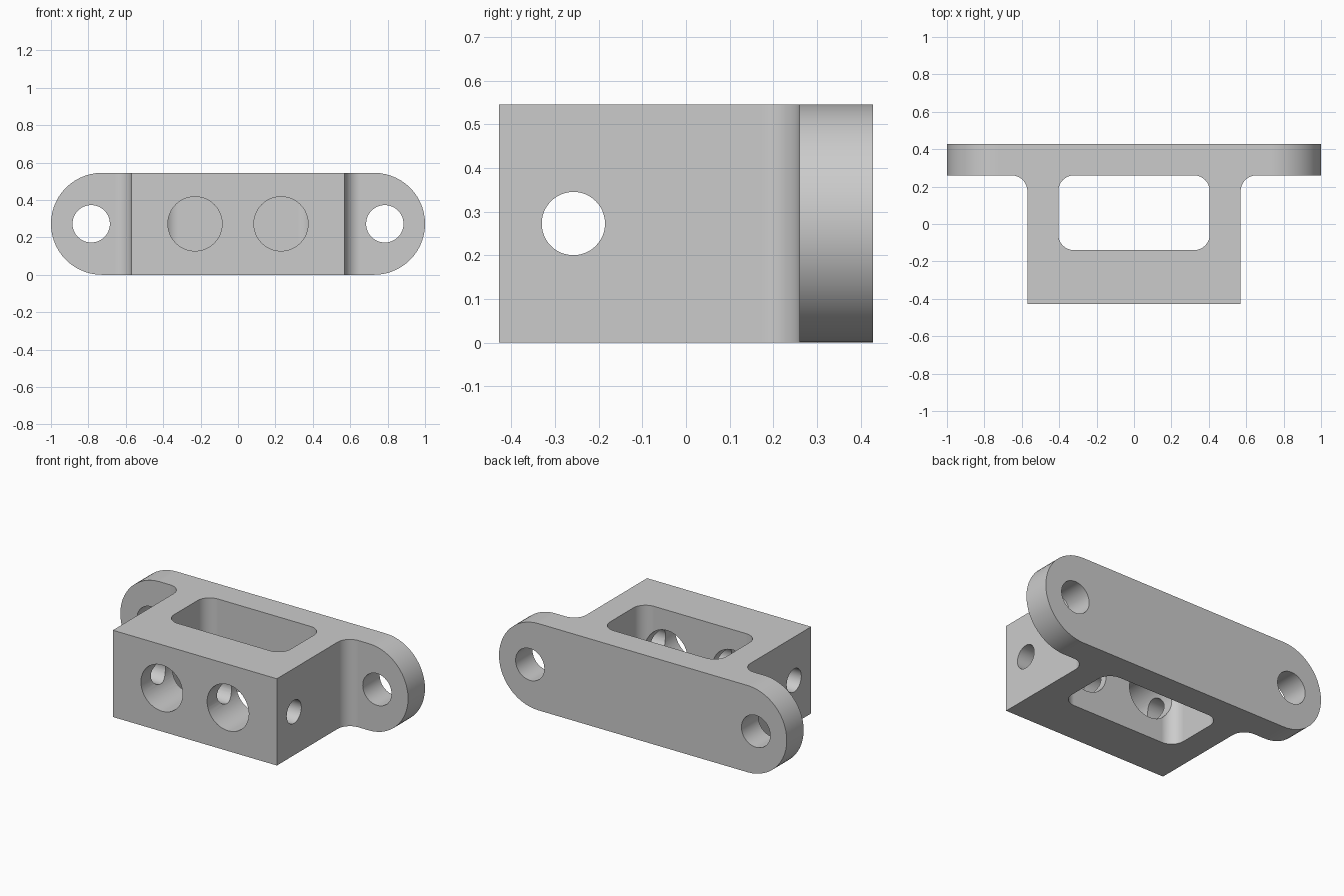
import bpy
import bmesh
from math import pi, sin, cos, tan, radians
from mathutils import Vector

if "Cube" in bpy.data.objects:
    bpy.data.objects.remove(bpy.data.objects["Cube"], do_unlink=True)

HEIGHT = 0.545
MID = HEIGHT / 2
DEPTH = 0.428       # half depth
EAR_FRONT = 0.26    # front face of the mounting ears
BODY = 0.57         # half width of the block
FILLET = 0.085

# How a flat profile (u, v) and its extrusion w map to x, y, z
ALONG = {
    "x": lambda u, v, w: (w, u, v),
    "y": lambda u, v, w: (u, w, v),
    "z": lambda u, v, w: (u, v, w),
}


def rounded(corners, steps=14):
    """Outline with each corner (x, y, radius) replaced by an arc."""
    out = []
    for i, (x, y, r) in enumerate(corners):
        p = Vector((x, y))
        if r == 0:
            out.append(p)
            continue
        a = (Vector(corners[i - 1][:2]) - p).normalized()
        b = (Vector(corners[(i + 1) % len(corners)][:2]) - p).normalized()
        # The corners are all square, so the arc runs from -b to -a
        centre = p + (a + b) * r
        for k in range(steps + 1):
            t = pi / 2 * k / steps
            q = centre - (b * cos(t) + a * sin(t)) * r
            if not out or (q - out[-1]).length > 0.0001:
                out.append(q)
    if (out[0] - out[-1]).length < 0.0001:
        out.pop()
    return out


def rectangle(x0, x1, y0, y1, r):
    return rounded([(x0, y0, r), (x1, y0, r), (x1, y1, r), (x0, y1, r)])


def circle(u, v, r, n=48):
    return [Vector((u + r * cos(2 * pi * k / n), v + r * sin(2 * pi * k / n)))
            for k in range(n)]


def prism(name, outline, axis, low, high):
    place = ALONG[axis]
    bm = bmesh.new()
    rings = [[bm.verts.new(place(p.x, p.y, w)) for p in outline]
             for w in (low, high)]
    for ring in rings:
        bm.faces.new(ring)
    for i in range(len(outline)):
        bm.faces.new((rings[0][i - 1], rings[0][i], rings[1][i], rings[1][i - 1]))
    bmesh.ops.recalc_face_normals(bm, faces=bm.faces)
    mesh = bpy.data.meshes.new(name)
    bm.to_mesh(mesh)
    bm.free()
    obj = bpy.data.objects.new(name, mesh)
    bpy.context.collection.objects.link(obj)
    return obj


def boolean(target, tool, operation):
    tool.hide_render = True
    mod = target.modifiers.new(tool.name, "BOOLEAN")
    mod.operation = operation
    mod.solver = "EXACT"
    mod.object = tool
    bpy.context.view_layer.objects.active = target
    bpy.ops.object.modifier_apply(modifier=mod.name)
    bpy.data.objects.remove(tool, do_unlink=True)


# Block with filleted ears, drawn from above
half = [(BODY, -DEPTH, 0), (BODY, EAR_FRONT, FILLET), (1.1, EAR_FRONT, 0), (1.1, DEPTH, 0)]
plan = half + [(-x, y, r) for x, y, r in reversed(half)]
bracket = prism("mounting_bracket", rounded(plan), "z", -0.1, HEIGHT + 0.1)

# Round off the ear ends
boolean(bracket, prism("round_ends", rectangle(-1, 1, 0, HEIGHT, MID), "y", -0.6, 0.6),
        "INTERSECT")

# Window through the block, then all the drilled holes
cutters = [prism("window", rectangle(-0.405, 0.405, -0.14, EAR_FRONT, FILLET), "z", -0.2, 0.8)]
for side in (-1, 1):
    cutters.append(prism("front_hole", circle(side * 0.23, MID, 0.145), "y", -0.6, 0))
    cutters.append(prism("ear_hole", circle(side * 0.785, MID, 0.1), "y", 0, 0.6))
cutters.append(prism("cross_hole", circle(-0.258, MID, 0.0725), "x", -0.8, 0.8))
for cutter in cutters:
    boolean(bracket, cutter, "DIFFERENCE")

# Plain grey metal
grey = bpy.data.materials.new("light grey")
grey.use_nodes = True
colour = (0.6, 0.6, 0.6, 1)
grey.diffuse_color = colour
grey.node_tree.nodes["Principled BSDF"].inputs["Base Color"].default_value = colour
bracket.data.materials.clear()
bracket.data.materials.append(grey)
for face in bracket.data.polygons:
    face.material_index = 0

# Smooth fillets and bores, flat faces kept flat
bpy.ops.object.select_all(action="DESELECT")
bracket.select_set(True)
bpy.context.view_layer.objects.active = bracket
bpy.ops.object.shade_smooth_by_angle(angle=radians(30))
weighted = bracket.modifiers.new("weighted_normals", "WEIGHTED_NORMAL")
weighted.keep_sharp = True
